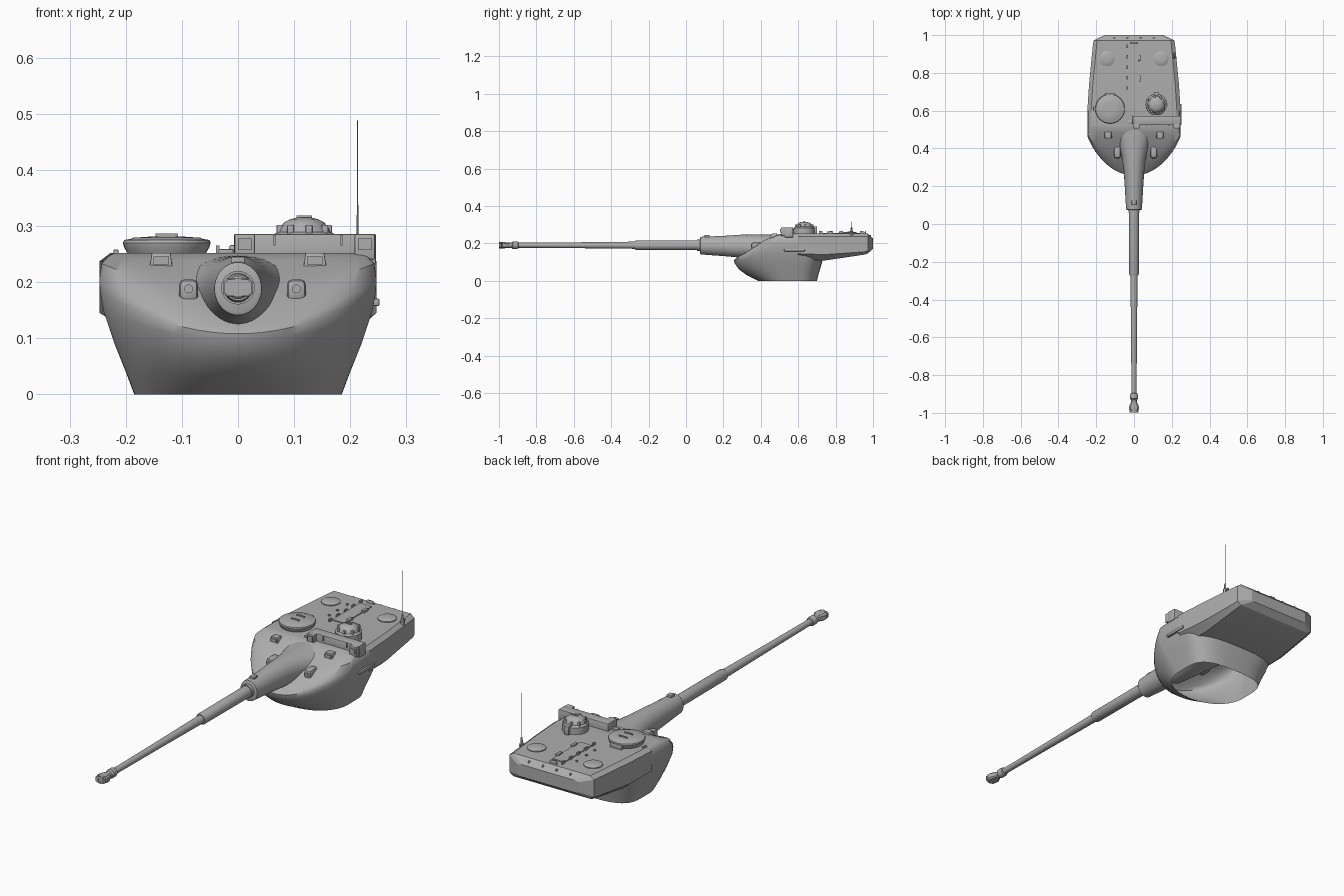
import bpy, bmesh, math
from mathutils import Matrix, Vector

if "Cube" in bpy.data.objects:
    bpy.data.objects.remove(bpy.data.objects["Cube"])

GREY = bpy.data.materials.new("grey_steel")
GREY.diffuse_color = (0.42, 0.42, 0.42, 1)
GREY.use_nodes = True
GREY.node_tree.nodes["Principled BSDF"].inputs["Base Color"].default_value = GREY.diffuse_color
ROOF = 0.252
GUN_Z = 0.19


def finish(name, bm, angle=30):
    bmesh.ops.recalc_face_normals(bm, faces=bm.faces)
    me = bpy.data.meshes.new(name)
    bm.to_mesh(me)
    bm.free()
    ob = bpy.data.objects.new(name, me)
    bpy.context.collection.objects.link(ob)
    me.materials.append(GREY)
    bpy.ops.object.select_all(action='DESELECT')
    ob.select_set(True)
    bpy.context.view_layer.objects.active = ob
    bpy.ops.object.shade_smooth_by_angle(angle=math.radians(angle))
    return ob


def loft(name, rings, cap_start=True, cap_end=True, angle=30):
    bm = bmesh.new()
    vs = [[bm.verts.new(p) for p in r] for r in rings]
    n = len(vs[0])
    for a, b in zip(vs, vs[1:]):
        for i in range(n):
            j = (i + 1) % n
            bm.faces.new((a[i], a[j], b[j], b[i]))
    if cap_start:
        bm.faces.new(vs[0])
    if cap_end:
        bm.faces.new(vs[-1])
    return finish(name, bm, angle)


def box(name, x, y, z, bevel=0.0, taper=1.0, tilt=0.0):
    """Box from (min, max) ranges, optionally narrowed at the top and tilted about x."""
    bm = bmesh.new()
    bmesh.ops.create_cube(bm, size=1)
    for v in bm.verts:
        k = taper if v.co.z > 0 else 1
        v.co = Vector((v.co.x * (x[1] - x[0]) * k, v.co.y * (y[1] - y[0]) * k, v.co.z * (z[1] - z[0])))
    if bevel:
        bmesh.ops.bevel(bm, geom=bm.edges[:], offset=bevel, segments=2, affect='EDGES', profile=0.5)
    mid = Vector((sum(x) / 2, sum(y) / 2, sum(z) / 2))
    bm.transform(Matrix.Translation(mid) @ Matrix.Rotation(tilt, 4, 'X'))
    return finish(name, bm)


def lathe_z(name, x, y, prof, n=32):
    """Upright turned part from (radius, height) pairs."""
    return loft(name, [[(x + r * math.cos(2 * math.pi * i / n), y + r * math.sin(2 * math.pi * i / n), z)
                        for i in range(n)] for r, z in prof])


def lathe_y(name, prof, n=24, x=0, z=GUN_Z, **kw):
    """Part turned about the gun axis from (y, radius) pairs."""
    return loft(name, [[(x + r * math.cos(2 * math.pi * i / n), y, z + r * math.sin(2 * math.pi * i / n))
                        for i in range(n)] for y, r in prof], **kw)


def plan_ring(yf, X, ys, ye, yr, zf, zs, px, py, pr):
    """Plan outline: curved nose, straight side, rounded rear; height rises from nose to side."""
    half = []
    n = 16
    for i in range(n + 1):
        a = math.pi / 2 * i / n
        s, c = math.sin(a), max(0, math.cos(a))
        x = X * s ** px
        half.append((x, ys - (ys - yf) * c ** py, zf + (zs - zf) * (x / X) ** 2))
    for i in range(n + 1):
        a = math.pi / 2 * i / n
        s, c = math.sin(a), max(0, math.cos(a))
        if i == n:
            c = 0
        half.append((X * c ** pr, ye + (yr - ye) * s ** pr, zs))
    half[n] = (X, ys, zs)
    return half + [(-x, y, z) for x, y, z in half[-2:0:-1]]


# Cast turret shell, open at the turret ring
loft("turret_shell", [
    plan_ring(.385, .185, .53, .58, .70, 0, 0, .9, 1.0, .65),
    plan_ring(.325, .200, .51, .58, .71, .03, .04, .95, 1.15, .65),
    plan_ring(.282, .220, .49, .59, .725, .062, .09, 1, 1.35, .65),
    plan_ring(.259, .240, .47, .60, .74, .095, .15, 1, 1.5, .65),
    plan_ring(.256, .246, .47, .60, .73, .108, .185, 1, 1.55, .65),
    plan_ring(.268, .247, .47, .60, .68, .122, .205, 1, 1.55, .5),
    plan_ring(.38, .243, .485, .60, .64, .182, .233, .8, 1.0, .4),
    plan_ring(.475, .232, .515, .60, .63, .238, .245, .6, .7, .4),
    plan_ring(.51, .220, .53, .60, .63, ROOF, ROOF, .5, .5, .4)],
    cap_start=False, angle=40)


# Rear bustle with chamfered corners
def section(y, X, top, shoulder, side, bottom, inset):
    half = [(X - .02, top), (X, shoulder), (X, side), (X - inset, bottom)]
    return [(x, y, z) for x, z in half] + [(-x, y, z) for x, z in half[::-1]]


loft("bustle", [section(.60, .247, ROOF, .237, .145, .115, .05),
                section(.74, .238, ROOF, .237, .14, .108, .035),
                section(.955, .217, ROOF, .238, .155, .14, .02),
                section(.972, .214, ROOF, .238, .16, .146, .02),
                section(1.0, .155, .226, .222, .176, .17, .01)], cap_start=False, angle=15)

# Rear bolts and port
lathe_y("rear_port", [(.995, .022), (1.0, .022), (1.0, .017), (.998, .016)], z=.197)
for i in range(4):
    x = -.105 + .07 * i
    lathe_z("rear_bolt", x, .985, [(.005, .235), (.005, .243), (.003, .245)], 8)


# Flared gun shroud blending into the turret
def oval(y, rx, rz, zc):
    return [(rx * math.cos(2 * math.pi * i / 40), y, zc + rz * math.sin(2 * math.pi * i / 40)) for i in range(40)]


loft("gun_shroud", [oval(.075, .036, .040, .188), oval(.078, .042, .047, .188), oval(.20, .049, .054, .186),
                    oval(.29, .055, .061, .185), oval(.37, .066, .064, .183), oval(.44, .085, .062, .185),
                    oval(.53, .125, .055, .193)], angle=40)
box("shroud_sight", (-.012, .012), (.10, .125), (.232, .245), .002)

# Barrel: thick sleeve, tapering tube, collar and flared muzzle brake with bore
lathe_y("barrel", [(.10, .030), (.06, .030), (.06, .0265), (-.265, .0255), (-.272, .023), (-.272, .019),
                   (-.60, .0155), (-.895, .0135), (-.897, .018), (-.905, .0205), (-.925, .0205), (-.931, .015),
                   (-.95, .0145), (-.975, .017), (-.999, .017), (-.999, .010), (-.94, .010)], angle=35)


def rect(y, w, h):
    return [(a * w, y, GUN_Z + b * h) for a, b in ((-1, -.6), (-.7, -1), (.7, -1), (1, -.6), (1, .6), (.7, 1), (-.7, 1), (-1, .6))]


loft("muzzle_baffle", [rect(-.94, .013, .013), rect(-.962, .024, .015), rect(-.968, .027, .016), rect(-.982, .027, .016),
                       rect(-.985, .020, .015)])
loft("muzzle_lip", [rect(-.985, .018, .013), rect(-.988, .024, .015), rect(-.997, .024, .015)])

# Loader hatch with handle and hinge
hx, hy = -.127, .61
lathe_z("hatch", hx, hy, [(.066, .245), (.076, .262), (.078, .270), (.076, .275), (.064, .277), (.060, .279), (.03, .281)], 40)
box("hatch_hinge", (hx - .03, hx + .03), (.675, .692), (.25, .272), .003)
for y in (.595, .635):
    box("hatch_handle", (hx - .02, hx + .02), (y - .003, y + .003), (.283, .287))
    for x in (-.018, .018):
        box("handle_post", (hx + x - .002, hx + x + .002), (y - .003, y + .003), (.276, .284))
box("hatch_latch", (-.222, -.213), (.60, .625), (.24, .258), .002)

# Commander cupola with ring of vision blocks
cx, cy = .118, .632
lathe_z("cupola", cx, cy, [(.056, .245), (.056, .283), (.051, .287), (.046, .289), (.043, .297), (.036, .306), (.025, .312),
                           (.012, .315)], 32)
for i in range(8):
    a = 2 * math.pi * i / 8 + .2
    x, y = cx + .044 * math.cos(a), cy + .044 * math.sin(a)
    box("vision_block", (x - .006, x + .006), (y - .006, y + .006), (.285, .302), .002)
box("cupola_handle", (cx - .014, cx + .014), (cy - .004, cy + .004), (.313, .319), .001)
box("cupola_hinge", (cx - .012, cx + .012), (.68, .70), (.25, .29), .003)

# Sight bar in front of the cupola
box("sight_bar", (-.007, .246), (.527, .573), (.232, .286), .003)
for x in (.012, .226):
    box("sight_end", (x - .018, x + .018), (.507, .53), (.24, .286), .003)
    box("sight_window", (x - .012, x + .012), (.503, .508), (.257, .278))
for x in (.065, .185):
    box("sight_bracket", (x - .002, x + .002), (.52, .53), (.265, .284))
box("roof_fitting", (-.035, -.008), (.53, .55), (.25, .259), .002)

# Periscope hoods and ball sights on the front slope
for s in (-1, 1):
    x = s * .137
    box("periscope_hood", (x - .021, x + .021), (.455, .49), (.222, .252), .002, .8)
    box("periscope_glass", (x - .014, x + .014), (.452, .457), (.231, .246))
for x, y in ((-.088, .375), (.104, .375)):
    box("gun_sight", (x - .017, x + .017), (y - .025, y + .035), (.165, .205), .010)
    lathe_y("gun_sight_lens", [(y - .028, .004), (y - .028, .008), (y - .015, .008)], 12, x, .188)

# Roof vents
for s in (-1, 1):
    lathe_z("roof_vent", s * .143, .876, [(.040, .248), (.040, .256), (.032, .260), (.015, .262)])

# Central stowage strip, rails and lifting eyes
box("roof_strip", (-.034, .026), (.73, .93), (.249, .256))
for y in (.77, .88):
    box("strip_clamp", (.02, .034), (y - .016, y + .016), (.25, .263), .002)
for i in range(5):
    y = .72 + .055 * i
    box("strip_rib", (-.039, -.033), (y - .009, y + .009), (.25, .265))
for x, y in ((-.07, .89), (-.07, .82), (-.07, .76), (.21, .90)):
    box("roof_bolt", (x - .004, x + .004), (y - .004, y + .004), (.25, .258))
box("rear_eye", (-.02, .02), (.955, .962), (.25, .266), .002, .7)

# Side ledge
box("side_ledge", (.235, .252), (.525, .635), (.157, .171), .003)

# Antenna on its base
lathe_z("antenna_base", .213, .885, [(.009, .24), (.009, .258), (.005, .262), (.004, .285), (.002, .287)], 12)
lathe_z("antenna_rod", .213, .885, [(.0015, .28), (.0008, .488)], 6)
